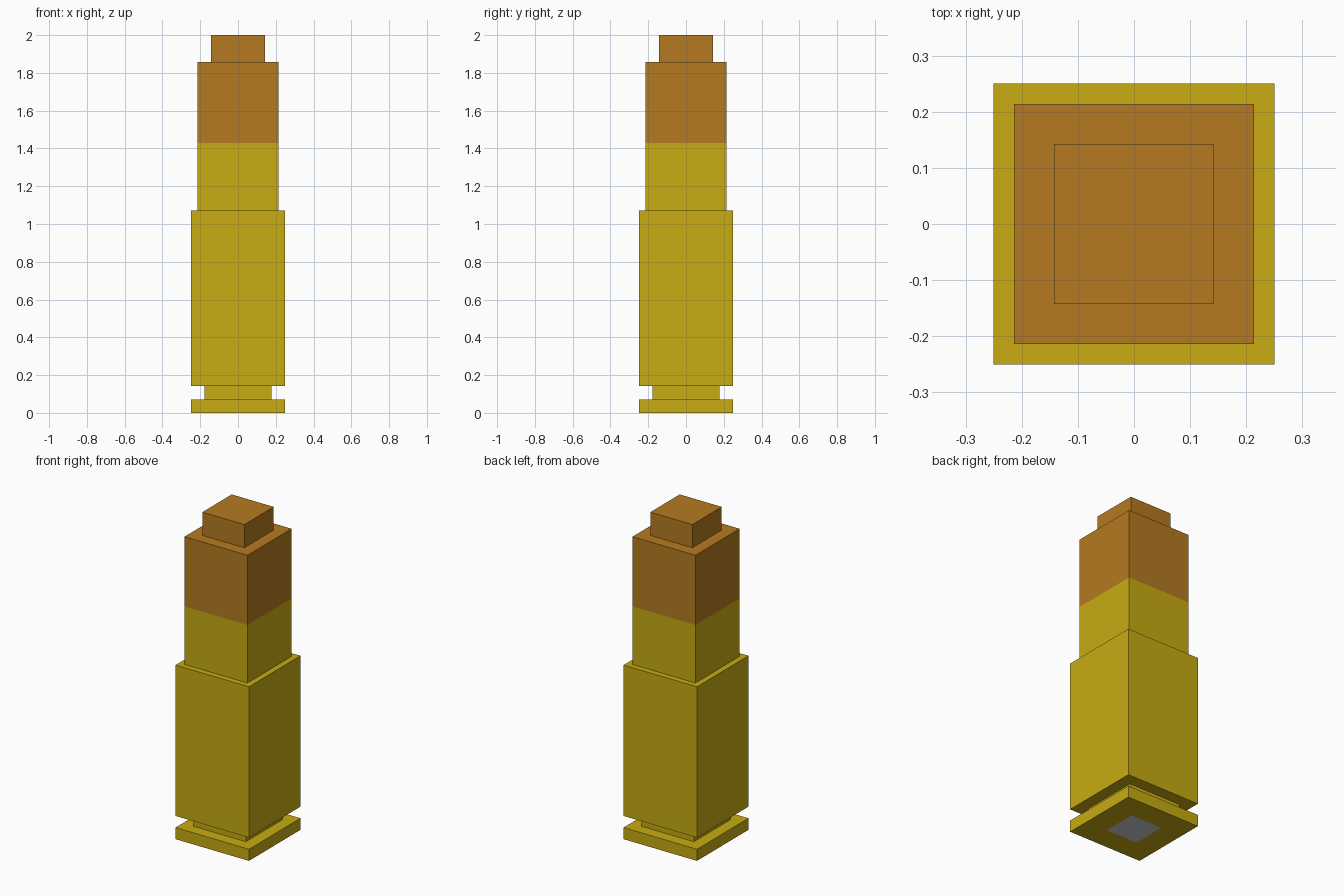
import bpy, bmesh

if "Cube" in bpy.data.objects:
    bpy.data.objects.remove(bpy.data.objects["Cube"])

U = 2 / 28  # one block unit; the model is 28 units tall


def material(name, rgb):
    m = bpy.data.materials.new(name)
    m.diffuse_color = (*rgb, 1)
    m.use_nodes = True
    m.node_tree.nodes["Principled BSDF"].inputs["Base Color"].default_value = m.diffuse_color
    return m


def stepped_square(name, profile, mat=None, cap_bottom=True, cap_top=True):
    """Skin square rings given as (half width, height) in block units."""
    bm = bmesh.new()
    rings = [[bm.verts.new((sx * w * U, sy * w * U, z * U))
              for sx, sy in ((-1, -1), (1, -1), (1, 1), (-1, 1))]
             for w, z in profile]
    for a, b in zip(rings, rings[1:]):
        for i in range(4):
            j = (i + 1) % 4
            bm.faces.new((a[i], a[j], b[j], b[i]))
    if cap_bottom:
        bm.faces.new(rings[0][::-1])
    if cap_top:
        bm.faces.new(rings[-1])
    mesh = bpy.data.meshes.new(name)
    bm.to_mesh(mesh)
    bm.free()
    if mat:
        mesh.materials.append(mat)
    obj = bpy.data.objects.new(name, mesh)
    bpy.context.collection.objects.link(obj)
    return obj


brass = material("brass", (0.57, 0.41, 0.006))
copper = material("copper", (0.46, 0.195, 0.015))

# Casing: rim, extraction groove, body and neck, with a square primer opening
stepped_square("casing", [(1.5, 0), (3.5, 0), (3.5, 1), (2.5, 1), (2.5, 2),
                          (3.5, 2), (3.5, 15), (3, 15), (3, 20)],
               brass, cap_bottom=False, cap_top=False)

# Bullet: flush with the neck, stepping in to a smaller tip
stepped_square("bullet", [(3, 20), (3, 26), (2, 26), (2, 28)], copper)

# Primer: grey square flush with the base
stepped_square("primer", [(1.5, 0), (1.5, 1)])
